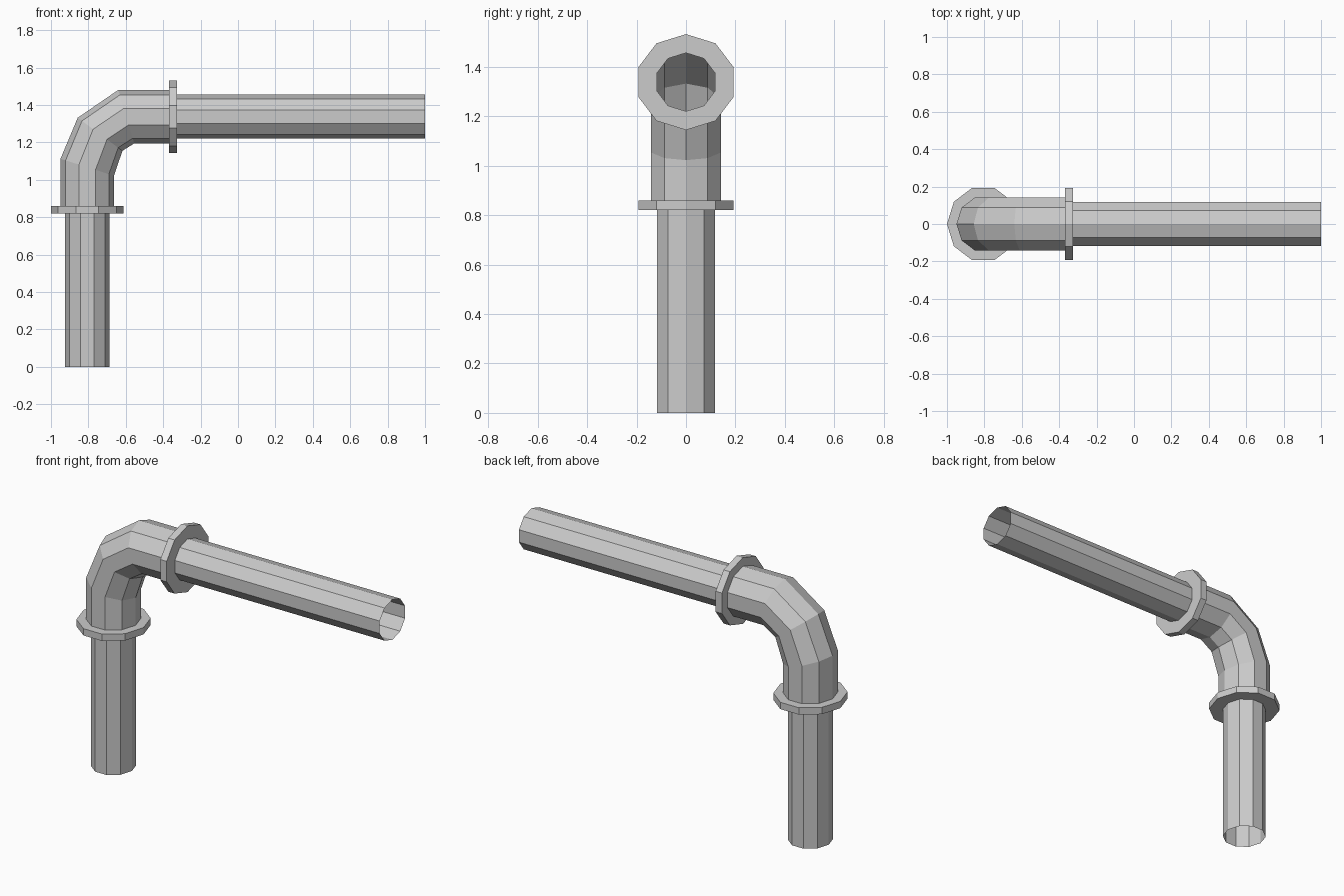
import bpy
import math

if "Cube" in bpy.data.objects:
    bpy.data.objects.remove(bpy.data.objects["Cube"])

SIDES = 10
STRETCH = 1.045          # cross-sections are slightly wider along y
PIPE, ELBOW, FLANGE = 0.118, 0.143, 0.194
CX, CZ = -0.806, 1.338   # axes of the vertical and horizontal runs


def upright(z, r):
    """Ring across the vertical run: outer point, inner point, radius."""
    return (CX - r, z), (CX + r, z), r


def level(x, r):
    """Ring across the horizontal run."""
    return (x, CZ + r), (x, CZ - r), r


def tube(name, rings):
    """Skin an open tube through rings lying across the x-z plane."""
    verts, faces = [], []
    for (ox, oz), (ix, iz), r in rings:
        cx, cz = (ox + ix) / 2, (oz + iz) / 2
        for k in range(SIDES):
            a = 2 * math.pi * k / SIDES
            verts.append((cx + (ox - cx) * math.cos(a),
                          -r * STRETCH * math.sin(a),
                          cz + (oz - cz) * math.cos(a)))
    for i in range(len(rings) - 1):
        for k in range(SIDES):
            n = (k + 1) % SIDES
            a, b = i * SIDES, (i + 1) * SIDES
            faces.append((a + k, a + n, b + n, b + k))
    mesh = bpy.data.meshes.new(name)
    mesh.from_pydata(verts, [], faces)
    mesh.update()
    obj = bpy.data.objects.new(name, mesh)
    bpy.context.collection.objects.link(obj)
    return obj


# Vertical pipe and its collar
tube("lower_pipe", [upright(0, PIPE), upright(0.82, PIPE)])
tube("lower_flange", [upright(0.82, PIPE), upright(0.82, FLANGE),
                      upright(0.86, FLANGE), upright(0.86, ELBOW)])

# Wider elbow with three mitred bends
tube("elbow", [upright(0.86, ELBOW),
               ((-0.949, 1.113), (-0.663, 1.022), ELBOW),
               ((-0.857, 1.332), (-0.618, 1.155), ELBOW),
               ((-0.640, 1.481), (-0.555, 1.195), ELBOW),
               level(-0.368, ELBOW)])

# Collar and horizontal pipe
tube("upper_flange", [level(-0.368, ELBOW), level(-0.368, FLANGE),
                      level(-0.327, FLANGE), level(-0.327, PIPE)])
tube("upper_pipe", [level(-0.327, PIPE), level(1.0, PIPE)])
